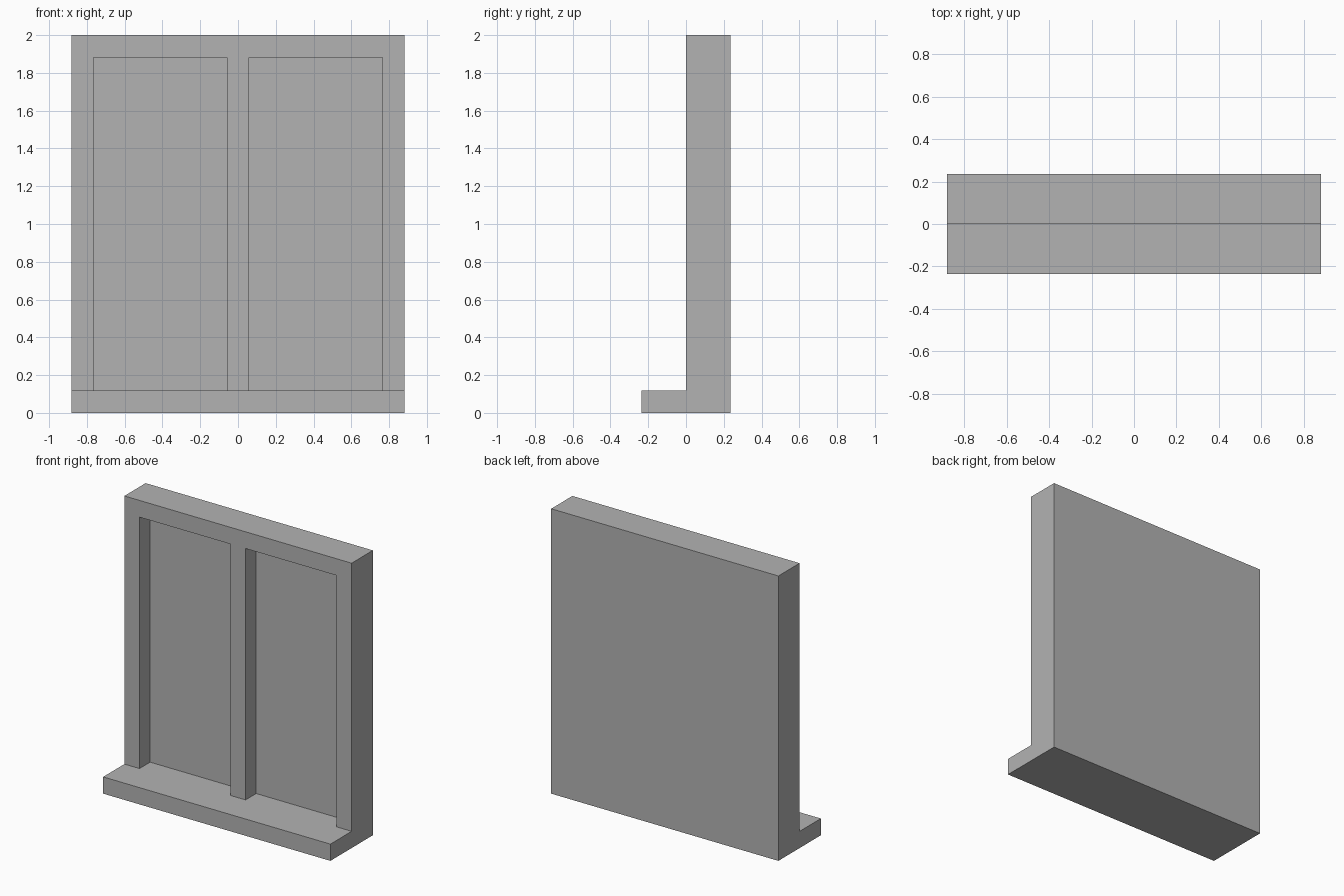
import bpy
import bmesh
from mathutils import Vector

cube = bpy.data.objects.get("Cube")
if cube:
    bpy.data.objects.remove(cube, do_unlink=True)

U = 2 / 17            # module: thickness of the frame bars
HALF_WIDTH = 7.5      # all sizes below are in modules
HEIGHT = 17
BAR = 1

grey = bpy.data.materials.new("plain grey")
grey.use_nodes = True
colour = (0.45, 0.45, 0.45, 1)
grey.diffuse_color = colour
grey.node_tree.nodes["Principled BSDF"].inputs["Base Color"].default_value = colour

bm = bmesh.new()

# Wall slab with projecting sill: an L-shaped side profile swept across the width
profile = [(-2, 0), (2, 0), (2, HEIGHT), (0, HEIGHT), (0, BAR), (-2, BAR)]
side = bm.faces.new([bm.verts.new((-HALF_WIDTH, y, z)) for y, z in profile])
swept = bmesh.ops.extrude_face_region(bm, geom=[side])["geom"]
bmesh.ops.translate(bm, vec=(2 * HALF_WIDTH, 0, 0),
                    verts=[v for v in swept if isinstance(v, bmesh.types.BMVert)])
bmesh.ops.recalc_face_normals(bm, faces=bm.faces)

# Score the outlines of the posts, mullion and head on the front face
outer, inner = HALF_WIDTH - BAR, BAR / 2


def wall_front():
    return [f for f in bm.faces
            if f.normal.y < -0.9 and abs(f.calc_center_median().y) < 0.01]


cuts = [((x, 0, 0), (1, 0, 0)) for x in (-outer, -inner, inner, outer)]
cuts.append(((0, 0, HEIGHT - BAR), (0, 0, 1)))
for point, normal in cuts:
    bmesh.ops.bisect_plane(bm, geom=bm.verts[:] + bm.edges[:] + bm.faces[:],
                           plane_co=Vector(point), plane_no=Vector(normal))

# Push both panes back, flush with the sill at the bottom
panes = []
for f in wall_front():
    c = f.calc_center_median()
    if inner < abs(c.x) < outer and c.z < HEIGHT - BAR:
        panes.append(f)
pushed = bmesh.ops.extrude_discrete_faces(bm, faces=panes)["faces"]
bmesh.ops.translate(bm, vec=(0, BAR, 0),
                    verts=list({v for f in pushed for v in f.verts}))

# Merge flat areas, scale to final size
bmesh.ops.dissolve_limit(bm, angle_limit=0.01, verts=bm.verts[:], edges=bm.edges[:])
bmesh.ops.recalc_face_normals(bm, faces=bm.faces)
bmesh.ops.scale(bm, vec=(U, U, U), verts=bm.verts)

mesh = bpy.data.meshes.new("window_frame")
bm.to_mesh(mesh)
bm.free()
mesh.materials.append(grey)
window = bpy.data.objects.new("window_frame", mesh)
bpy.context.collection.objects.link(window)
